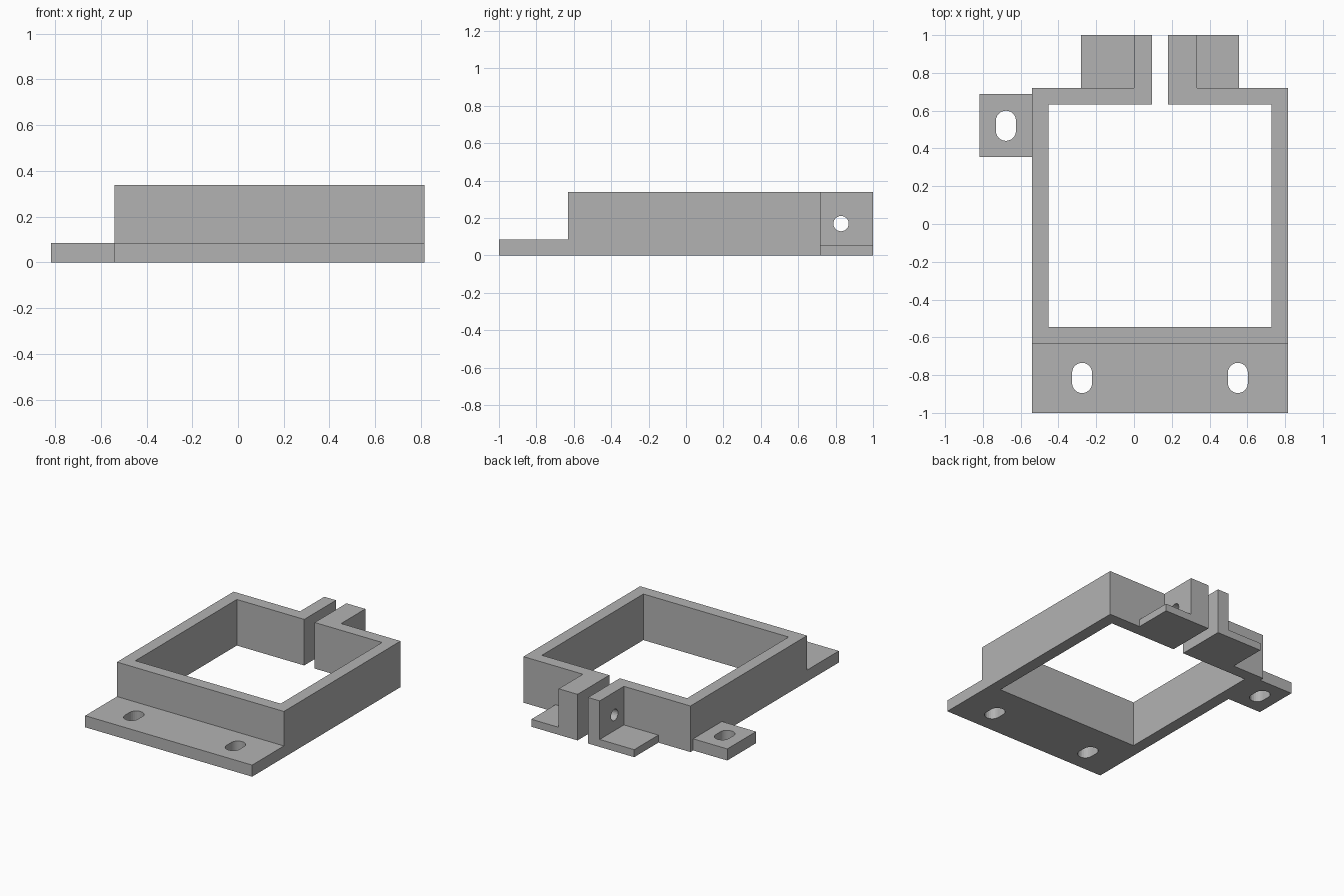
import bpy, bmesh, math
from mathutils import Matrix

if "Cube" in bpy.data.objects:
    bpy.data.objects.remove(bpy.data.objects["Cube"], do_unlink=True)

grey = bpy.data.materials.new("plain grey")
grey.use_nodes = True
COLOUR = (0.45, 0.45, 0.45, 1)
grey.diffuse_color = COLOUR
grey.node_tree.nodes["Principled BSDF"].inputs["Base Color"].default_value = COLOUR

WALL_H, FLANGE_H, FOOT_H = 0.338, 0.085, 0.055
LEFT, RIGHT, FRONT, BACK = 0.815, -0.54, -0.632, 0.72   # outside of the frame
T = 0.088                                               # wall thickness


def prism(name, outline, height, z=0.0):
    """Extrude a flat outline upwards into a solid."""
    bm = bmesh.new()
    face = bm.faces.new([bm.verts.new((x, y, z)) for x, y in outline])
    top = bmesh.ops.extrude_face_region(bm, geom=[face])["geom"]
    bmesh.ops.translate(bm, vec=(0, 0, height),
                        verts=[v for v in top if isinstance(v, bmesh.types.BMVert)])
    bmesh.ops.recalc_face_normals(bm, faces=bm.faces)
    mesh = bpy.data.meshes.new(name)
    bm.to_mesh(mesh)
    bm.free()
    obj = bpy.data.objects.new(name, mesh)
    bpy.context.collection.objects.link(obj)
    mesh.materials.append(grey)
    return obj


def plate(name, x0, x1, y0, y1, height):
    return prism(name, [(x0, y0), (x1, y0), (x1, y1), (x0, y1)], height)


def stadium(x, y, radius, straight, steps=12):
    """Outline of a slot running along y; a circle when straight is 0."""
    pts = []
    for side in (1, -1):
        count = steps + 1 if straight else steps
        for i in range(count):
            a = math.pi * i / steps + (0 if side > 0 else math.pi)
            pts.append((x + radius * math.cos(a),
                        y + side * straight / 2 + radius * math.sin(a)))
    return pts


def cut(obj, cutter):
    """Subtract the cutter, then discard it."""
    cutter.hide_render = True
    mod = obj.modifiers.new("hole", 'BOOLEAN')
    mod.operation, mod.solver, mod.object = 'DIFFERENCE', 'EXACT', cutter
    bpy.context.view_layer.objects.active = obj
    bpy.ops.object.modifier_apply(modifier=mod.name)
    bpy.data.objects.remove(cutter, do_unlink=True)


def cut_slot(obj, x, y):
    cut(obj, prism("slot_cutter", stadium(x, y, 0.053, 0.054), 0.4, -0.1))


# Split square frame with the two clamp ears at the back
frame = prism("split_frame", [
    (0.095, BACK - T), (0.095, 1), (0, 1), (0, BACK), (RIGHT, BACK),
    (RIGHT, FRONT), (LEFT, FRONT), (LEFT, BACK), (0.333, BACK), (0.333, 1),
    (0.18, 1), (0.18, BACK - T), (LEFT - T, BACK - T), (LEFT - T, FRONT + T),
    (RIGHT + T, FRONT + T), (RIGHT + T, BACK - T)], WALL_H)

# Bolt hole through both ears
bolt = prism("bolt_cutter", stadium(0, 0, 0.041, 0), 1.0, -0.5)
bolt.data.transform(Matrix.Translation((0.16, 0.829, 0.17)) @ Matrix.Rotation(math.pi / 2, 4, 'Y'))
cut(frame, bolt)

# Low feet beside the ears
plate("right_ear_foot", -0.28, 0, BACK, 1, FOOT_H)
plate("left_ear_foot", 0.333, 0.555, BACK, 1, FOOT_H)

# Front mounting flange with two slots
flange = plate("front_flange", RIGHT, LEFT, -1, FRONT, FLANGE_H)
for x in (-0.275, 0.55):
    cut_slot(flange, x, -0.815)

# Side mounting tab with one slot
tab = plate("side_tab", -0.817, RIGHT, 0.355, 0.688, FLANGE_H)
cut_slot(tab, -0.678, 0.52)
